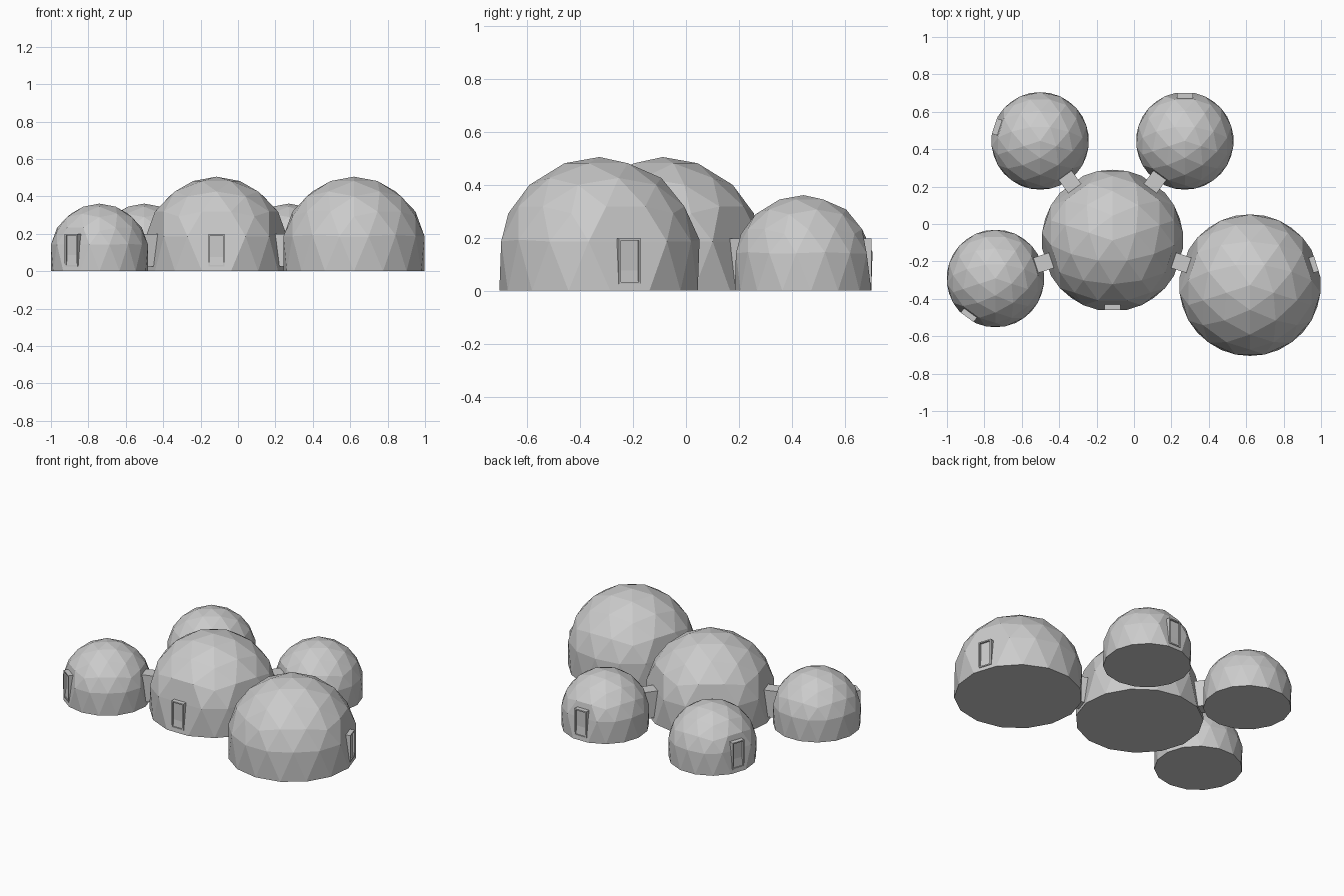
import bpy, bmesh
from math import sin, cos, radians, degrees, atan2, sqrt
from mathutils import Vector, Matrix

if "Cube" in bpy.data.objects:
    bpy.data.objects.remove(bpy.data.objects["Cube"])


def finish(name, bm):
    bmesh.ops.recalc_face_normals(bm, faces=bm.faces)
    me = bpy.data.meshes.new(name)
    bm.to_mesh(me)
    bm.free()
    ob = bpy.data.objects.new(name, me)
    bpy.context.collection.objects.link(ob)
    return ob


def geodesic_points(phi):
    """Directions of a three-frequency icosahedral dome, one corner ring at azimuth phi."""
    ico = [Vector((0, 0, 1))]
    for z, off in ((1, 0), (-1, 36)):
        for k in range(5):
            a = radians(phi + off + 72 * k)
            ico.append(Vector((2 * cos(a), 2 * sin(a), z)) / sqrt(5))
    ico.append(Vector((0, 0, -1)))
    near = lambda a, b: (a - b).length < 1.1
    pts = list(ico)
    for i, a in enumerate(ico):
        for j in range(i + 1, 12):
            b = ico[j]
            if not near(a, b):
                continue
            pts += [(2 * a + b) / 3, (a + 2 * b) / 3]
            pts += [(a + b + c) / 3 for c in ico[j + 1:] if near(a, c) and near(b, c)]
    return [p.normalized() for p in pts if p.normalized().z > -0.3]


def dome(name, x, y, r, zc, door_az, openings):
    """Faceted dome; the hexagon at each opening is left flat, lowest ring drops to the ground."""
    bm = bmesh.new()
    for p in geodesic_points(door_az + 36):
        az = degrees(atan2(p.y, p.x))
        flat = any(abs((az - o + 180) % 360 - 180) < 5 for o in openings)
        if 0.1 < p.z < 0.3 and flat:
            continue
        z = zc + r * p.z if p.z > 0 else 0
        bm.verts.new((x + r * p.x, y + r * p.y, z))
    bmesh.ops.convex_hull(bm, input=bm.verts)
    return finish(name, bm)


def boxes(name, x, y, az, parts):
    """Boxes given as (radial, sideways, z) ranges about a dome centre."""
    bm = bmesh.new()
    turn = Matrix.Translation((x, y, 0)) @ Matrix.Rotation(radians(az), 4, 'Z')
    for lo, hi in parts:
        lo, hi = Vector(lo), Vector(hi)
        m = turn @ Matrix.Translation((lo + hi) / 2) @ Matrix.Diagonal((*(hi - lo), 1))
        bmesh.ops.create_cube(bm, size=1, matrix=m)
    return finish(name, bm)


def door(name, x, y, az, r):
    w, t, z0, z1 = 0.043, 0.008, 0.025, 0.198
    back, front = r - 0.07, r
    boxes(name + "_frame", x, y, az, [
        ((back, -w, z0), (front, -w + t, z1)),
        ((back, w - t, z0), (front, w, z1)),
        ((back, -w + t, z1 - t), (front, w - t, z1)),
        ((back, -w + t, z0), (front, w - t, z0 + t))])
    boxes(name + "_panel", x, y, az, [
        ((back, -w + t, z0 + t), (front - 0.012, w - t, z1 - t))])


# Central dome
CX, CY = -0.115, -0.088
BIG, SMALL = (0.385, 0.12), (0.265, 0.096)
links = [("right", -18, 0.773, BIG), ("left", 198, 0.658, SMALL),
         ("back_left", 126, 0.658, SMALL), ("back_right", 54, 0.658, SMALL)]
dome("central_dome", CX, CY, *BIG, -90, [-90] + [l[1] for l in links])
door("central_door", CX, CY, -90, 0.373)

# Outer domes, each with its own door and a passage to the centre
for name, az, dist, (r, zc) in links:
    x = CX + dist * cos(radians(az))
    y = CY + dist * sin(radians(az))
    toward = az + 180
    out = toward - 144
    dome(name + "_dome", x, y, r, zc, out, [out, toward])
    door(name + "_door", x, y, out, 0.373 if r > 0.3 else 0.257)
    boxes(name + "_passage", CX, CY, az, [((0.32, -0.043, 0.025), (dist - r + 0.055, 0.043, 0.198))])
